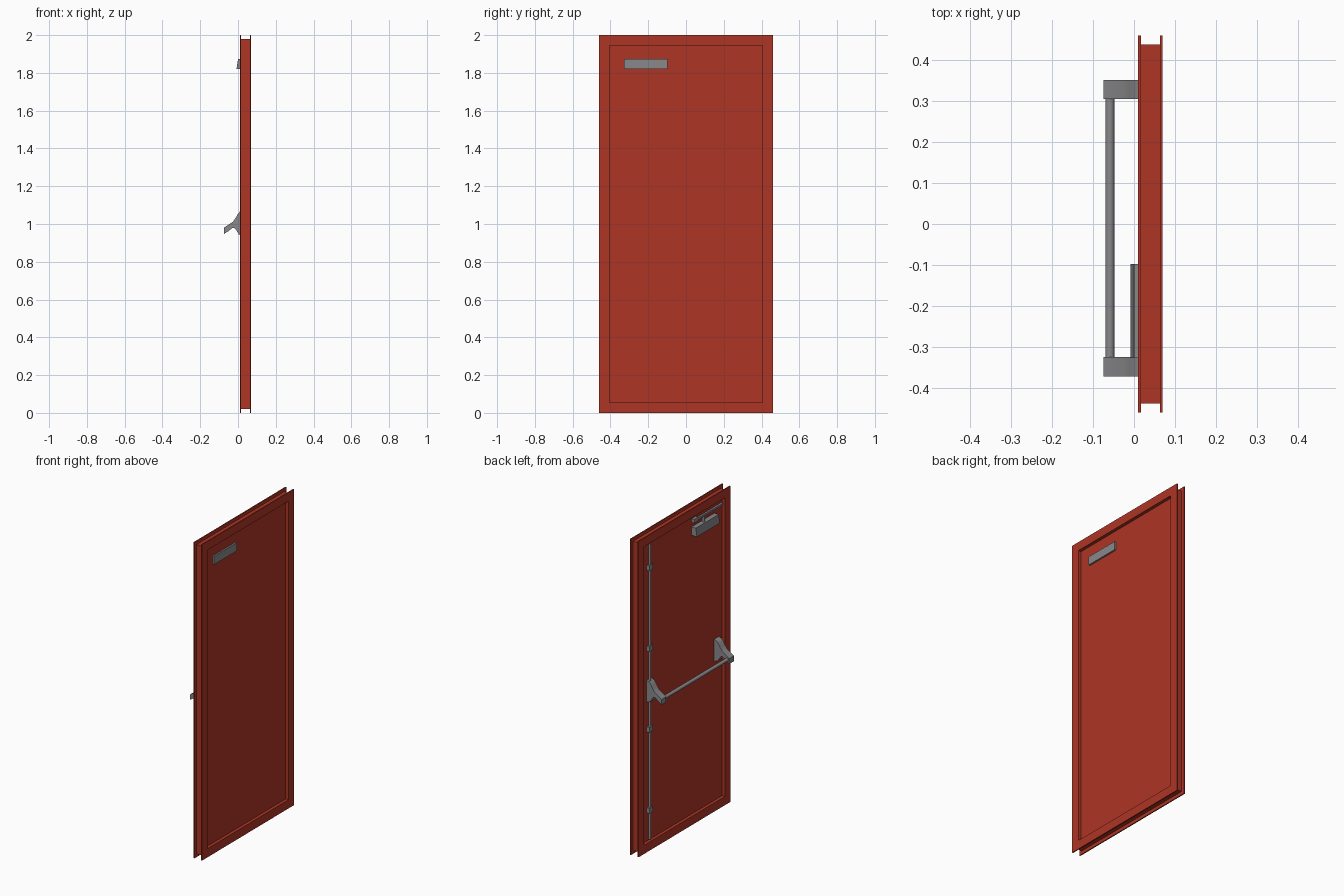
import bpy, bmesh, math
from mathutils import Matrix

cube = bpy.data.objects.get("Cube")
if cube:
    bpy.data.objects.remove(cube, do_unlink=True)


def material(name, rgb):
    m = bpy.data.materials.new(name)
    m.use_nodes = True
    m.diffuse_color = (*rgb, 1)
    m.node_tree.nodes["Principled BSDF"].inputs["Base Color"].default_value = (*rgb, 1)
    return m


RED = material("red_paint", (0.42, 0.036, 0.018))
GREY = material("grey_metal", (0.25, 0.25, 0.26))


def finish(name, bm, mat, smooth=False):
    bmesh.ops.recalc_face_normals(bm, faces=bm.faces)
    mesh = bpy.data.meshes.new(name)
    bm.to_mesh(mesh)
    bm.free()
    mesh.materials.append(mat)
    ob = bpy.data.objects.new(name, mesh)
    bpy.context.collection.objects.link(ob)
    if smooth:
        bpy.ops.object.select_all(action='DESELECT')
        ob.select_set(True)
        bpy.context.view_layer.objects.active = ob
        bpy.ops.object.shade_smooth_by_angle()
    return ob


def box(name, x, y, z, mat):
    bm = bmesh.new()
    bmesh.ops.create_cube(bm, size=1)
    for v in bm.verts:
        v.co = [(a + b) / 2 + c * (b - a) for c, (a, b) in zip(v.co, (x, y, z))]
    return finish(name, bm, mat)


def prism(name, profile, y0, y1, mat, smooth=False):
    """Extrude an (x, z) outline along y."""
    bm = bmesh.new()
    face = bm.faces.new([bm.verts.new((x, y0, z)) for x, z in profile])
    ext = bmesh.ops.extrude_face_region(bm, geom=[face])["geom"]
    verts = [e for e in ext if isinstance(e, bmesh.types.BMVert)]
    bmesh.ops.translate(bm, vec=(0, y1 - y0, 0), verts=verts)
    return finish(name, bm, mat, smooth)


def rod(name, radius, length, center, axis, mat):
    bm = bmesh.new()
    turn = Matrix.Rotation(math.pi / 2, 4, 'X') if axis == 'Y' else Matrix()
    bmesh.ops.create_cone(bm, cap_ends=True, segments=20, radius1=radius, radius2=radius,
                          depth=length, matrix=Matrix.Translation(center) @ turn)
    return finish(name, bm, mat, True)


# Frame: channel section swept round the rectangle with mitred corners
section = [(0, 0.01), (0, 0.017), (0.021, 0.017), (0.021, 0.063),
           (0, 0.063), (0, 0.07), (0.055, 0.07), (0.055, 0.01)]
bm = bmesh.new()
rings = [[bm.verts.new((x, sy * (0.46 - d), 1 + sz * (1 - d))) for d, x in section]
         for sy, sz in ((-1, -1), (1, -1), (1, 1), (-1, 1))]
for i in range(4):
    a, b = rings[i], rings[(i + 1) % 4]
    for j in range(len(section)):
        k = (j + 1) % len(section)
        bm.faces.new((a[j], a[k], b[k], b[j]))
finish("door_frame", bm, RED)

# Door leaf
box("door_panel", (0.03, 0.05), (-0.406, 0.406), (0.054, 1.946), RED)

# Push bar brackets and bar
arm = [(0.03, 1.075), (0.012, 1.068), (0, 1.055), (-0.012, 1.033), (-0.026, 1.013),
       (-0.075, 0.98), (-0.075, 0.946), (-0.03, 0.978), (-0.021, 0.98),
       (-0.012, 0.972), (0.004, 0.945), (0.03, 0.935)]
for side, y0, y1 in (("left", 0.305, 0.352), ("right", -0.373, -0.325)):
    prism("push_bar_bracket_" + side, arm, y0, y1, GREY, True)
rod("push_bar", 0.011, 0.64, (-0.059, -0.01, 0.969), 'Y', GREY)

# Vertical latch rod with guide clips
rod("latch_rod", 0.008, 1.87, (0.021, 0.333, 1), 'Z', GREY)
for i in range(4):
    z = 0.25 + i * 0.512
    box(f"rod_clip_{i + 1}", (0.011, 0.031), (0.315, 0.351), (z - 0.016, z + 0.016), GREY)

# Door closer body, slide arm and pivot
prism("closer_body", [(0.031, 1.82), (-0.008, 1.82), (0, 1.873), (0.031, 1.873)],
      -0.327, -0.098, GREY)
rod("closer_pivot", 0.009, 0.04, (0.019, -0.2, 1.89), 'Z', GREY)
box("closer_arm", (0.013, 0.025), (-0.39, -0.11), (1.905, 1.918), GREY)
box("closer_shoe", (0.012, 0.031), (-0.14, -0.1), (1.9, 1.925), GREY)

# Plate on the other face of the leaf
box("closer_back_plate", (0.049, 0.06), (-0.327, -0.098), (1.82, 1.873), GREY)
